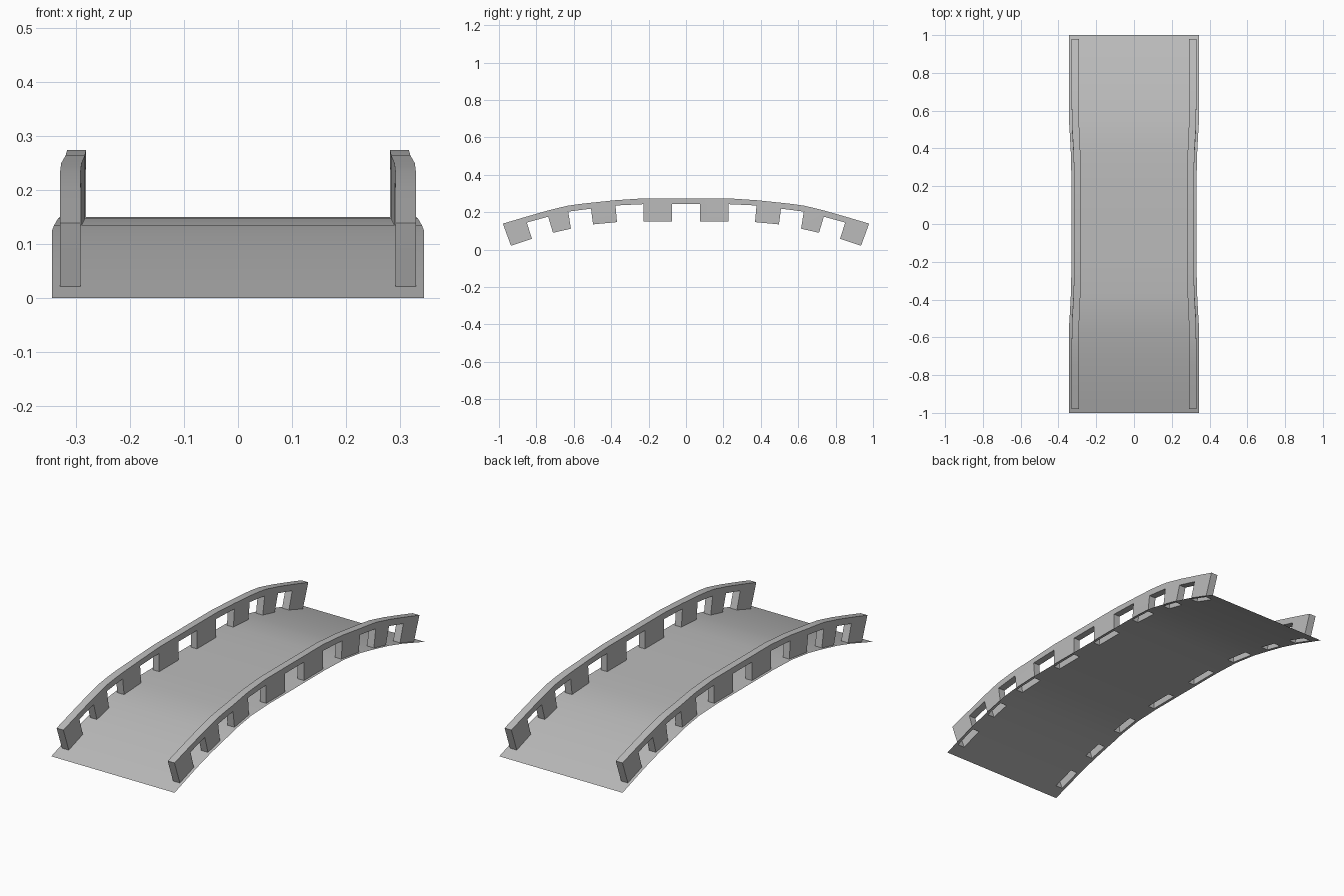
import bpy, bmesh, math

cube = bpy.data.objects.get("Cube")
if cube:
    bpy.data.objects.remove(cube, do_unlink=True)

stone = bpy.data.materials.new("grey stone")
stone.use_nodes = True
GREY = (0.5, 0.5, 0.5, 1)
stone.diffuse_color = GREY
stone.node_tree.nodes["Principled BSDF"].inputs["Base Color"].default_value = GREY

# Half profile from the middle outwards:
# deck (y, z), beam underside (y, z), rail top (y, z), deck edge x, rail outer x, rail inner x
HALF = [
    ((0.075, 0.150), (0.075, 0.243), (0.075, 0.274), 0.331, 0.317, 0.282),
    ((0.227, 0.150), (0.227, 0.243), (0.229, 0.274), 0.331, 0.317, 0.282),
    ((0.369, 0.147), (0.377, 0.236), (0.380, 0.264), 0.334, 0.320, 0.284),
    ((0.497, 0.135), (0.508, 0.219), (0.513, 0.250), 0.341, 0.328, 0.290),
    ((0.556, 0.125), (0.570, 0.211), (0.576, 0.243), 0.345, 0.329, 0.291),
    ((0.615, 0.112), (0.630, 0.203), (0.637, 0.234), 0.345, 0.330, 0.292),
    ((0.711, 0.090), (0.737, 0.176), (0.746, 0.207), 0.345, 0.330, 0.292),
    ((0.824, 0.058), (0.851, 0.145), (0.861, 0.174), 0.345, 0.330, 0.292),
    ((0.936, 0.021), (0.969, 0.111), (0.979, 0.139), 0.345, 0.330, 0.292),
]


def flip(row):
    return tuple((-p[0], p[1]) for p in row[:3]) + row[3:]


ROWS = [flip(r) for r in reversed(HALF)] + HALF
POSTS_HALF = {0, 2, 5, 7}          # spans of the half profile that carry a post
MID = len(HALF) - 1                # the open span across the middle
SPANS = len(ROWS) - 1


def has_post(i):
    if not 0 <= i < SPANS:
        return False
    return (i - MID - 1 if i > MID else MID - 1 - i) in POSTS_HALF


def finish(name, bm):
    mesh = bpy.data.meshes.new(name)
    bm.to_mesh(mesh)
    bm.free()
    mesh.materials.append(stone)
    ob = bpy.data.objects.new(name, mesh)
    bpy.context.collection.objects.link(ob)
    bpy.ops.object.select_all(action='DESELECT')
    ob.select_set(True)
    bpy.context.view_layer.objects.active = ob
    bpy.ops.object.shade_smooth_by_angle(angle=math.radians(30))


# Arched deck sheet, open under the hollow posts
def build_deck():
    bm = bmesh.new()
    first, last = ROWS[0], ROWS[-1]
    rows = [((-1, 0),) + first[1:]] + ROWS + [((1, 0),) + last[1:]]
    grid = []
    for (y, z), _, _, edge, outer, inner in rows:
        xs = (-edge, -outer, -inner, inner, outer, edge)
        grid.append([bm.verts.new((x, y, z)) for x in xs])
    for i in range(len(grid) - 1):
        for j in range(5):
            if j in (1, 3) and has_post(i - 1):
                continue
            bm.faces.new((grid[i][j], grid[i][j + 1], grid[i + 1][j + 1], grid[i + 1][j]))
    finish("deck", bm)


# Railing: continuous beam on hollow posts
def build_railing(name, side):
    bm = bmesh.new()
    rings = []
    for *points, _, outer, inner in ROWS:
        rings.append([[bm.verts.new((side * x, y, z)) for y, z in points]
                      for x in (outer, inner)])
    for i in range(SPANS):
        a, b = rings[i], rings[i + 1]
        for s in (0, 1):
            for k in ((0, 1) if has_post(i) else (1,)):
                bm.faces.new((a[s][k], b[s][k], b[s][k + 1], a[s][k + 1]))
        bm.faces.new((a[0][2], b[0][2], b[1][2], a[1][2]))
        if not has_post(i):
            bm.faces.new((a[0][1], b[0][1], b[1][1], a[1][1]))
    # Post end walls, and the beam ends
    for i, (o, n) in enumerate(rings):
        if has_post(i) != has_post(i - 1):
            bm.faces.new((o[0], n[0], n[1], o[1]))
        if i in (0, SPANS):
            bm.faces.new((o[1], n[1], n[2], o[2]))
    loose = [v for v in bm.verts if not v.link_faces]
    bmesh.ops.delete(bm, geom=loose, context='VERTS')
    bmesh.ops.recalc_face_normals(bm, faces=bm.faces[:])
    finish(name, bm)


build_deck()
build_railing("left_railing", 1)
build_railing("right_railing", -1)
